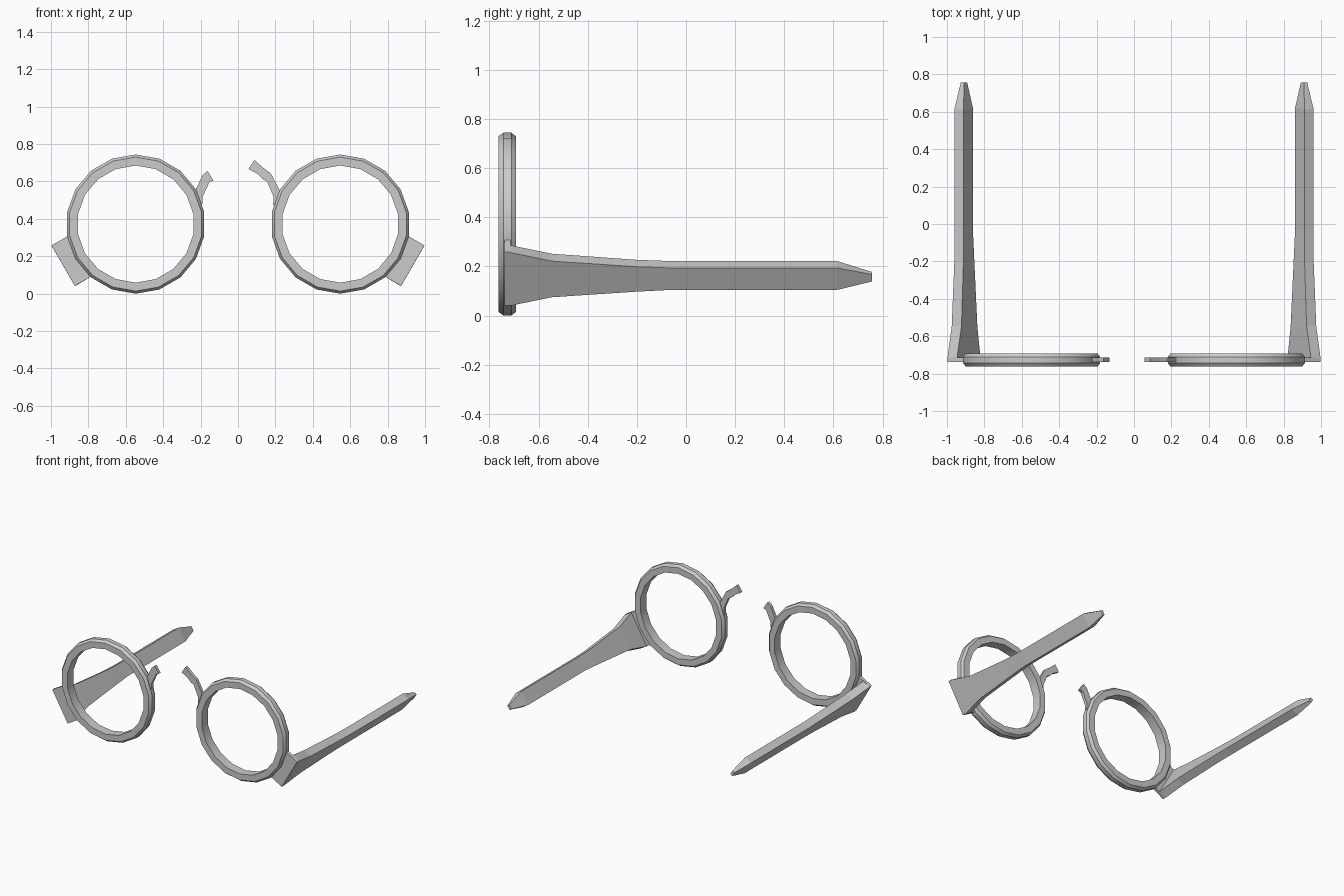
import bpy, bmesh
from math import cos, sin, pi, radians

if "Cube" in bpy.data.objects:
    bpy.data.objects.remove(bpy.data.objects["Cube"])


def finish(name, bm, smooth=False):
    bmesh.ops.recalc_face_normals(bm, faces=bm.faces)
    mesh = bpy.data.meshes.new(name)
    bm.to_mesh(mesh)
    bm.free()
    obj = bpy.data.objects.new(name, mesh)
    bpy.context.collection.objects.link(obj)
    if smooth:
        bpy.ops.object.select_all(action='DESELECT')
        bpy.context.view_layer.objects.active = obj
        obj.select_set(True)
        bpy.ops.object.shade_smooth_by_angle(angle=radians(30))
    return obj


def bridge_loops(bm, loops, closed):
    """Skin quads between consecutive vertex loops; cap the ends if open."""
    n = len(loops[0])
    pairs = list(zip(loops, loops[1:]))
    if closed:
        pairs.append((loops[-1], loops[0]))
    for a, b in pairs:
        for i in range(n):
            j = (i + 1) % n
            bm.faces.new((a[i], a[j], b[j], b[i]))
    if not closed:
        bm.faces.new(loops[0])
        bm.faces.new(loops[-1])


# Rim: chamfered profile (radius, y offset) revolved in 18 steps
RIM = [(.313, -.035), (.358, -.035), (.372, -.016),
       (.372, .016), (.358, .035), (.313, .035)]


def rim(name, cx):
    bm = bmesh.new()
    loops = []
    for k in range(18):
        a = pi / 2 + 2 * pi * k / 18
        loops.append([bm.verts.new((cx + r * cos(a), -.727 + y, .372 + r * sin(a)))
                      for r, y in RIM])
    bridge_loops(bm, loops, True)
    finish(name, bm, smooth=True)


# Temple: tilted rectangles (y, centre x, centre z, short side, long side)
TEMPLE = [(-.738, .891, .175, .101, .25), (-.714, .891, .175, .101, .25),
          (-.714, .909, .163, .059, .25), (-.547, .906, .163, .060, .17),
          (-.20, .907, .162, .056, .117), (-.06, .910, .163, .056, .103),
          (.615, .910, .163, .056, .103), (.757, .909, .158, .020, .033)]


def temple(name, side):
    bm = bmesh.new()
    c, s = cos(radians(30)), sin(radians(30))
    loops = []
    for y, cx, cz, w, h in TEMPLE:
        loops.append([bm.verts.new((side * (cx + c * p * w / 2 + s * q * h / 2), y,
                                    cz - s * p * w / 2 + c * q * h / 2))
                      for p, q in ((-1, -1), (1, -1), (1, 1), (-1, 1))])
    bridge_loops(bm, loops, False)
    finish(name, bm)


# Broken bridge stub: flat outline (x, z) given thickness in y
def stub(name, outline):
    bm = bmesh.new()
    loops = [[bm.verts.new((x, y, z)) for x, z in outline] for y in (-.737, -.714)]
    bridge_loops(bm, loops, False)
    finish(name, bm)


for label, side in (("left", -1), ("right", 1)):
    rim(label + "_rim", side * .547)
    temple(label + "_temple", side)

stub("left_bridge_stub", [(-.22, .45), (-.19, .48), (-.19, .515), (-.153, .596),
                          (-.131, .605), (-.163, .656), (-.188, .635),
                          (-.227, .555), (-.24, .54)])
stub("right_bridge_stub", [(.22, .45), (.188, .475), (.19, .52), (.155, .60),
                           (.131, .613), (.105, .640), (.056, .667),
                           (.088, .715), (.115, .69), (.142, .667),
                           (.174, .645), (.222, .555), (.24, .54)])
